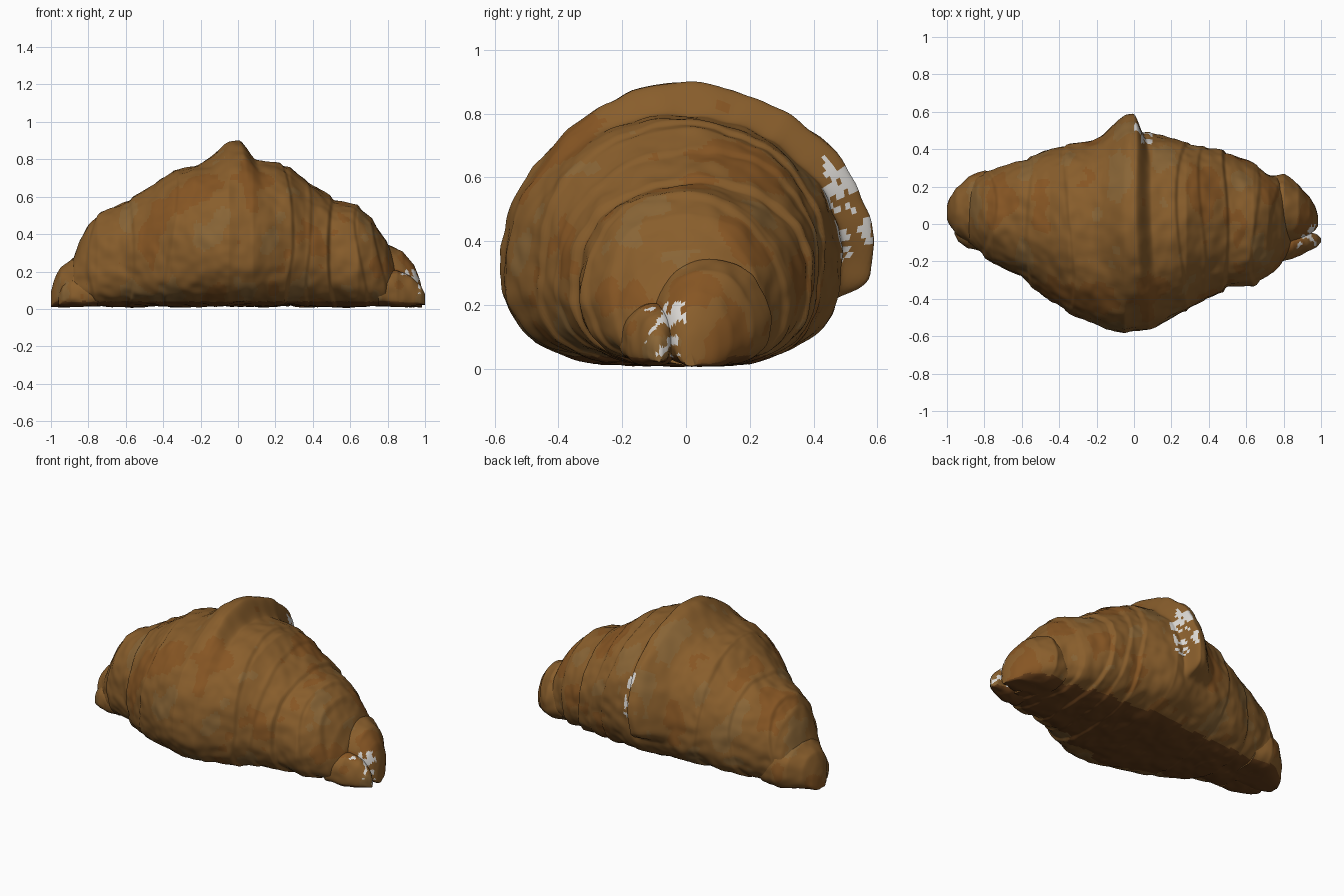
import bpy, bmesh, math
from mathutils import Vector, noise

if "Cube" in bpy.data.objects:
    bpy.data.objects.remove(bpy.data.objects["Cube"])


def material(name, rgb):
    m = bpy.data.materials.new(name)
    m.diffuse_color = (*rgb, 1)
    m.use_nodes = True
    m.node_tree.nodes["Principled BSDF"].inputs["Base Color"].default_value = m.diffuse_color
    return m


MATS = [material("golden_crust", (0.25, 0.112, 0.025)),
        material("toasted_crust", (0.24, 0.092, 0.017)),
        material("pale_crust", (0.25, 0.13, 0.037)),
        material("dark_underside", (0.13, 0.047, 0.010)),
        material("sugar_white", (0.70, 0.68, 0.65))]


def smooth(a, b, v):
    t = min(1, max(0, (v - a) / (b - a)))
    return t * t * (3 - 2 * t)


def lookup(table, x):
    for p, q in zip(table, table[1:]):
        if x <= q[0]:
            f = (x - p[0]) / (q[0] - p[0])
            return [a + (b - a) * f for a, b in zip(p[1:], q[1:])]
    return table[-1][1:]


# Raised flap of dough across the middle: slow rise, steeper edge on the right
def flap(x, t):
    edge = 0.03 - 0.03 * math.cos(t) + 0.015 * math.sin(3 * t)
    rise = smooth(edge - 0.26, edge - 0.03, x) ** 1.4
    drop = 0.035 + 0.05 * max(0, math.sin(t))
    rise *= 1 - smooth(edge - 0.01, edge + drop, x)
    s = t - 2 * math.pi if t > 1.4 * math.pi else t
    span = smooth(-0.42, -0.12, s) * (1 - smooth(1.5, 2.6, s))
    return 0.105 * rise * span


# Overlapping layer edges: the crust drops just outside each seam
SEAMS = [(-0.78, 0.05), (-0.57, 0.035), (-0.36, 0.02), (0.27, 0.025),
         (0.38, 0.02), (0.50, 0.045), (0.66, 0.03), (0.76, 0.05)]


def layer_scale(x, t):
    s = 1.0
    for sx, amp in SEAMS:
        side = 1 if sx > 0 else -1
        wobble = 0.025 * math.sin(t * 2 + sx * 9) - 0.03 * side * max(0, math.sin(t))
        d = (x - sx - wobble) * side
        if d < 0:
            s += amp * 0.45 * math.exp(d / 0.06)
        else:
            s += amp * (0.45 - 1.25 * smooth(0, 0.02, d)) * math.exp(-d / 0.06)
    return s


def crust_kind(c, n):
    v = noise.noise(c * 28)
    if 0.0 < c.x < 0.1 and c.y > 0.43 and 0.34 < c.z < 0.67 and v > 0.0:
        return 4
    if c.x > 0.87 and -0.13 < c.y < 0.0 and 0.04 < c.z < 0.21 and v > 0.12:
        return 4
    if c.z < 0.04 and n.z < -0.4:
        return 3
    v = noise.noise(Vector((c.x * 6, c.y * 4, c.z * 4))) + 0.3 * noise.noise(c * 15)
    return 1 if v > 0.22 + 0.25 * (1 - abs(c.x)) else 2 if v < -0.3 else 0


# Loft of flat-bottomed rounded sections; rows are x, top, front y, back y
def roll(name, table, nx, nt, layered=False):
    bm = bmesh.new()
    rings = []
    x0, x1 = table[0][0], table[-1][0]
    for i in range(nx + 1):
        x = x0 + (x1 - x0) * i / nx
        top, ya, yb = lookup(table, x)
        base = 0.012
        zc, yc, w = base + (top - base) * 0.43, (ya + yb) / 2, (yb - ya) / 2
        ring = []
        for j in range(nt):
            t = 2 * math.pi * j / nt
            c, s = math.cos(t), math.sin(t)
            n = 2.05 if s >= 0 else 2.8
            r = (abs(c) ** n + abs(s) ** n) ** (-1 / n)
            if layered:
                r *= layer_scale(x, t)
            h = (top - zc) if s >= 0 else (zc - base)
            p = Vector((x, yc + w * r * c, zc + h * r * s))
            push = 0.014 * noise.noise(p * 6) + 0.007 * noise.noise(p * 17)
            push += flap(x, t) if layered else 0
            p += Vector((0, c, s)) * push
            p.z = max(p.z, 0.010 + 0.012 * noise.noise(p * 8))
            ring.append(bm.verts.new(p))
        rings.append(ring)
    for a, b in zip(rings, rings[1:]):
        for j in range(nt):
            k = (j + 1) % nt
            bm.faces.new((a[j], a[k], b[k], b[j]))
    for ring in (rings[0], rings[-1]):
        mid = sum((v.co for v in ring), Vector()) / nt
        hub = bm.verts.new(mid)
        for j in range(nt):
            bm.faces.new((ring[j], ring[(j + 1) % nt], hub))
    bmesh.ops.recalc_face_normals(bm, faces=bm.faces)
    bm.normal_update()
    for f in bm.faces:
        f.material_index = crust_kind(f.calc_center_median(), f.normal)
    me = bpy.data.meshes.new(name)
    bm.to_mesh(me)
    bm.free()
    for m in MATS:
        me.materials.append(m)
    ob = bpy.data.objects.new(name, me)
    bpy.context.collection.objects.link(ob)
    bpy.ops.object.select_all(action='DESELECT')
    ob.select_set(True)
    bpy.context.view_layer.objects.active = ob
    bpy.ops.object.shade_smooth_by_angle(angle=math.radians(50))
    return ob


# Main layered body
roll("croissant_body", [
    (-0.90, 0.20, -0.06, 0.16), (-0.88, 0.28, -0.11, 0.21), (-0.84, 0.38, -0.14, 0.25),
    (-0.80, 0.45, -0.17, 0.27), (-0.75, 0.505, -0.21, 0.285), (-0.60, 0.58, -0.29, 0.345),
    (-0.45, 0.66, -0.41, 0.395), (-0.35, 0.735, -0.475, 0.42), (-0.20, 0.78, -0.54, 0.45),
    (-0.05, 0.795, -0.585, 0.475), (0.08, 0.79, -0.565, 0.49), (0.20, 0.775, -0.50, 0.455),
    (0.28, 0.755, -0.46, 0.435), (0.36, 0.69, -0.41, 0.42), (0.50, 0.60, -0.345, 0.385),
    (0.64, 0.55, -0.32, 0.32), (0.72, 0.48, -0.27, 0.265), (0.79, 0.37, -0.21, 0.23),
    (0.83, 0.28, -0.15, 0.20), (0.85, 0.20, -0.10, 0.15)], 280, 160, True)

# Rolled tips at each end
roll("left_tip", [
    (-1.0, 0.09, 0.03, 0.09), (-0.985, 0.15, -0.01, 0.14), (-0.95, 0.22, -0.06, 0.19),
    (-0.88, 0.28, -0.11, 0.25), (-0.80, 0.31, -0.12, 0.285), (-0.70, 0.30, -0.10, 0.27)], 50, 80)
roll("left_tip_fold", [
    (-0.96, 0.08, -0.06, 0.00), (-0.94, 0.13, -0.10, 0.03), (-0.89, 0.18, -0.13, 0.05),
    (-0.75, 0.20, -0.15, 0.05)], 30, 60)
roll("right_tip", [
    (0.70, 0.31, -0.13, 0.25), (0.80, 0.34, -0.12, 0.265), (0.88, 0.31, -0.08, 0.21),
    (0.94, 0.23, -0.05, 0.14), (0.97, 0.16, -0.035, 0.085), (0.985, 0.10, -0.01, 0.04)], 50, 80)
roll("right_tip_fold", [
    (0.75, 0.20, -0.21, -0.02), (0.85, 0.205, -0.185, -0.03), (0.93, 0.17, -0.145, -0.045),
    (0.98, 0.12, -0.125, -0.05), (1.0, 0.08, -0.10, -0.07)], 40, 60)
